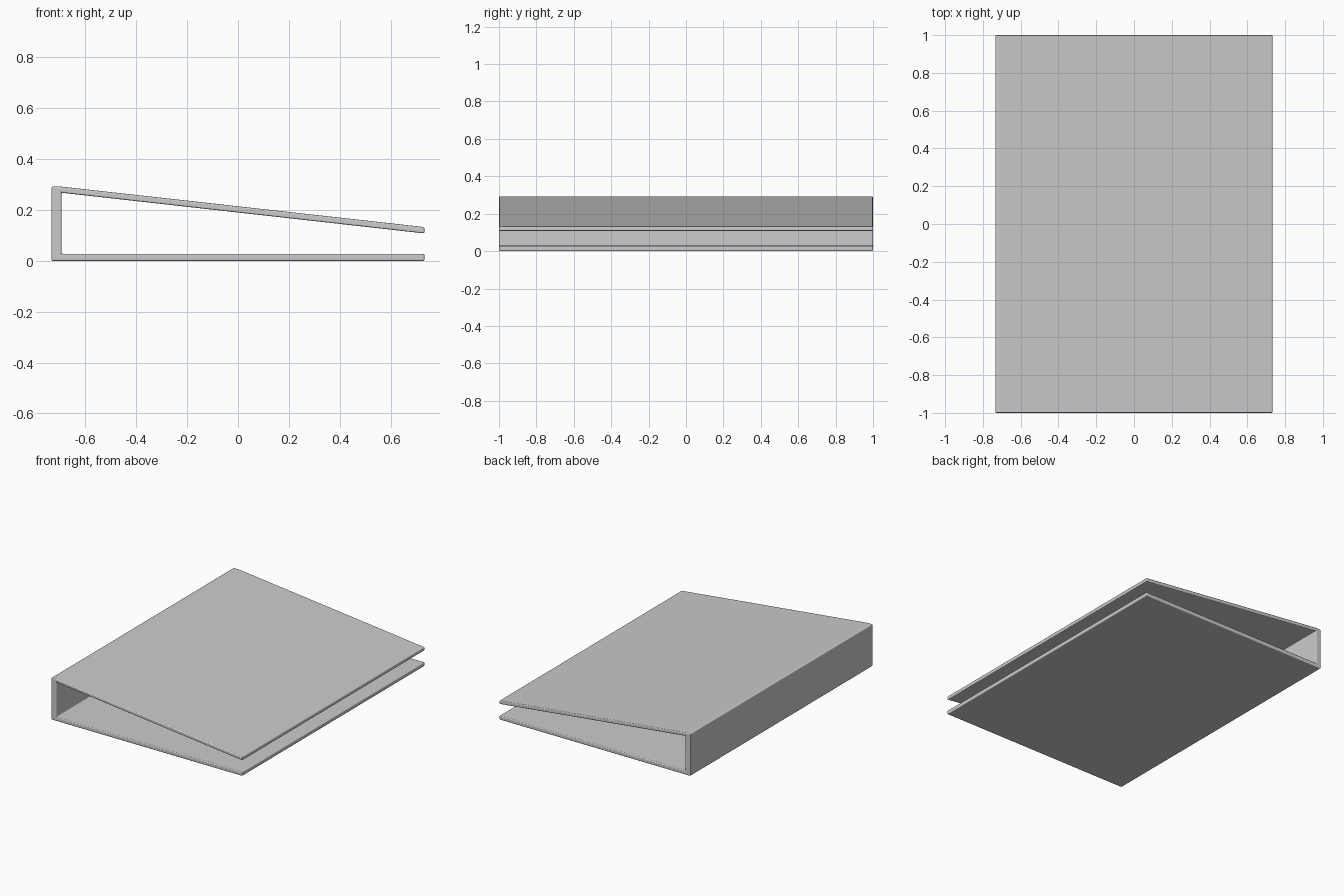
import bpy
import bmesh

cube = bpy.data.objects.get("Cube")
if cube:
    bpy.data.objects.remove(cube, do_unlink=True)

grey = bpy.data.materials.new("plain grey")
grey.use_nodes = True
colour = (0.6, 0.6, 0.6, 1)
grey.diffuse_color = colour
grey.node_tree.nodes["Principled BSDF"].inputs["Base Color"].default_value = colour

# Folder section: bottom board, upright spine and sloping top board
LEFT, RIGHT, INNER = -0.733, 0.733, -0.694
section = [
    (LEFT, 0), (RIGHT, 0), (RIGHT, 0.028), (INNER, 0.028),
    (INNER, 0.268), (RIGHT, 0.108), (RIGHT, 0.133),
    (INNER, 0.292), (LEFT, 0.292),
]

# Extrude the section from front to back
bm = bmesh.new()
front = bm.faces.new([bm.verts.new((x, -1, z)) for x, z in section])
result = bmesh.ops.extrude_face_region(bm, geom=[front], use_keep_orig=True)
back_verts = [v for v in result["geom"] if isinstance(v, bmesh.types.BMVert)]
bmesh.ops.translate(bm, verts=back_verts, vec=(0, 2, 0))
bmesh.ops.recalc_face_normals(bm, faces=bm.faces)
mesh = bpy.data.meshes.new("folder_cover")
bm.to_mesh(mesh)
bm.free()
mesh.materials.append(grey)

folder = bpy.data.objects.new("folder_cover", mesh)
bpy.context.collection.objects.link(folder)

# Softly rounded board edges, with the broad faces kept flat
bevel = folder.modifiers.new("rounded_edges", "BEVEL")
bevel.width = 0.006
bevel.segments = 3
bevel.limit_method = "ANGLE"
bevel.angle_limit = 0.5
for face in mesh.polygons:
    face.use_smooth = True
normals = folder.modifiers.new("flat_boards", "WEIGHTED_NORMAL")
normals.keep_sharp = True
